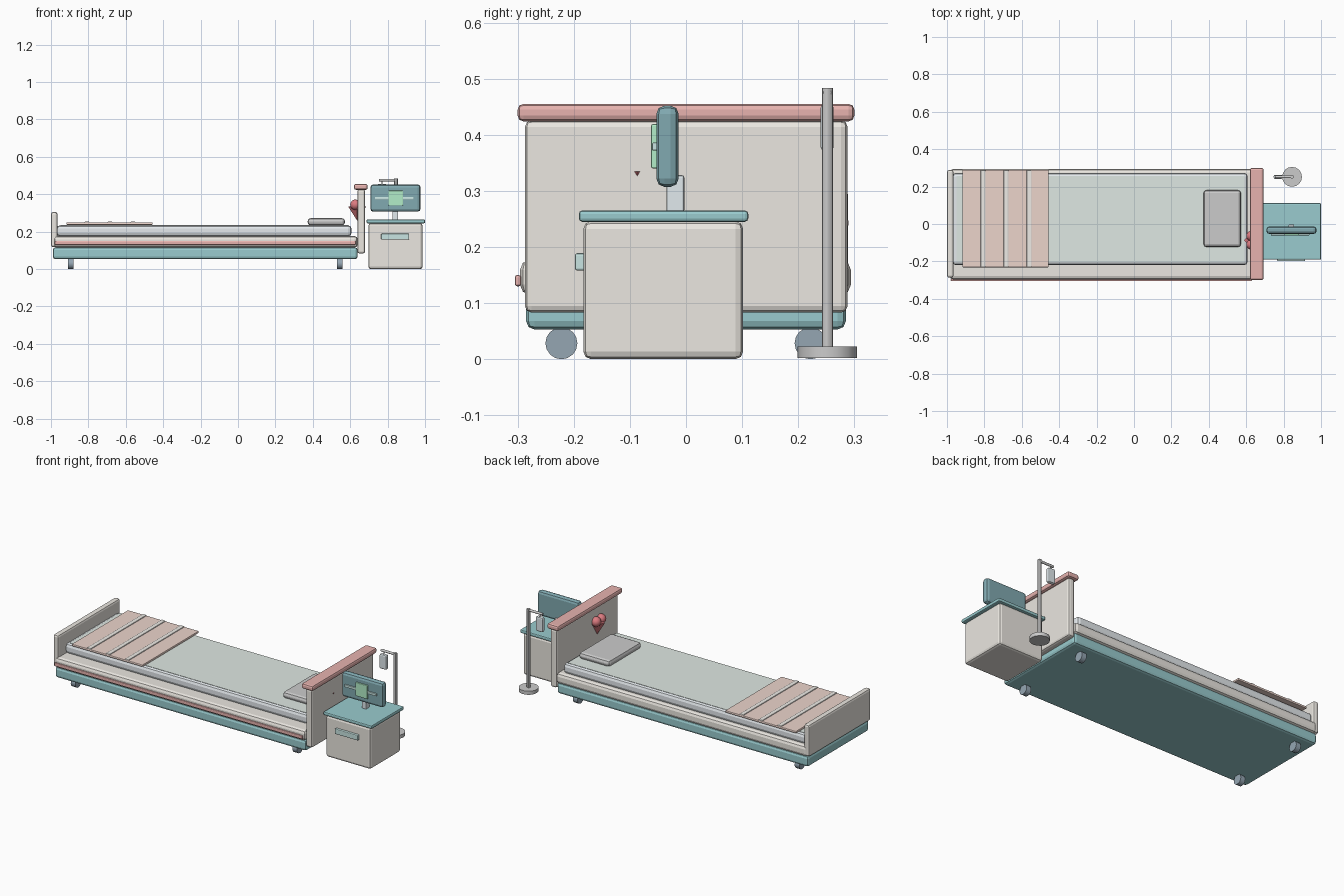
import bpy, math
from mathutils import Vector

COL = {
    "cream": (0.83, 0.80, 0.75, 1), "teal": (0.32, 0.60, 0.62, 1),
    "dark_teal": (0.22, 0.40, 0.44, 1), "pink": (0.80, 0.45, 0.43, 1),
    "peach": (0.84, 0.66, 0.60, 1), "stripe": (0.86, 0.84, 0.80, 1),
    "mattress": (0.78, 0.82, 0.85, 1), "sheet": (0.74, 0.81, 0.77, 1),
    "slate": (0.30, 0.38, 0.45, 1), "green": (0.45, 0.85, 0.58, 1),
    "pale_teal": (0.58, 0.78, 0.76, 1), "red": (0.72, 0.20, 0.22, 1),
    "bag": (0.75, 0.82, 0.85, 1),
}


def paint(ob, name, col):
    ob.name = name
    if col:
        m = bpy.data.materials.get(col) or bpy.data.materials.new(col)
        m.diffuse_color = COL[col]
        ob.data.materials.append(m)
    return ob


def box(name, x, y, z, col=None, bevel=0.0, seg=2):
    """Bevelled box from (min, max) pairs."""
    bpy.ops.mesh.primitive_cube_add(size=1)
    ob = bpy.context.object
    for v in ob.data.vertices:
        v.co = Vector([(r[0] + r[1]) / 2 + c * (r[1] - r[0])
                       for c, r in zip(v.co, (x, y, z))])
    if bevel:
        b = ob.modifiers.new("bevel", "BEVEL")
        b.width, b.segments = bevel, seg
    return paint(ob, name, col)


def cyl(name, loc, r, depth, axis="Z", col=None, sides=16):
    rot = {"X": (0, math.pi / 2, 0), "Z": (0, 0, 0)}[axis]
    bpy.ops.mesh.primitive_cylinder_add(vertices=sides, radius=r, depth=depth,
                                        location=loc, rotation=rot)
    bpy.ops.object.shade_smooth_by_angle()
    return paint(bpy.context.object, name, col)


# Bed base, frame and front trim
box("bed_base", (-0.99, 0.64), (-0.285, 0.285), (0.053, 0.117), "teal", 0.015)
box("bed_frame", (-0.985, 0.64), (-0.296, 0.294), (0.115, 0.177), "cream", 0.018)
box("side_trim", (-0.98, 0.63), (-0.305, -0.294), (0.13, 0.15), "pink", 0.004)

# Casters
for i, x in enumerate((-0.895, 0.543)):
    for j, y in enumerate((-0.222, 0.222)):
        cyl(f"caster_{i}{j}", (x, y, 0.0285), 0.0285, 0.03, "X", "slate")

# End boards
box("footboard", (-1.0, -0.965), (-0.287, 0.289), (0.117, 0.305), "cream", 0.012)
box("headboard", (0.638, 0.68), (-0.287, 0.288), (0.083, 0.426), "cream", 0.012)
box("headboard_cap", (0.62, 0.693), (-0.3, 0.3), (0.424, 0.455), "pink", 0.01)

# Mattress and bedding
box("mattress", (-0.97, 0.607), (-0.22, 0.273), (0.175, 0.234), "mattress", 0.018)
box("sheet", (-0.95, 0.59), (-0.203, 0.256), (0.225, 0.2355), "sheet")
box("pillow", (0.372, 0.572), (-0.123, 0.181), (0.234, 0.272), None, 0.016)
box("blanket", (-0.917, -0.457), (-0.232, 0.29), (0.236, 0.249), "peach", 0.004)
for i, x in enumerate((-0.807, -0.684, -0.561)):
    box(f"blanket_stripe_{i}", (x - 0.013, x + 0.013), (-0.23, 0.288),
        (0.243, 0.254), "stripe", 0.004)

# Heart ornament on the inner headboard face
for i, y in enumerate((-0.064, -0.11)):
    bpy.ops.mesh.primitive_uv_sphere_add(segments=12, ring_count=8, radius=0.028,
                                         location=(0.628, y, 0.344))
    bpy.ops.object.shade_smooth_by_angle()
    paint(bpy.context.object, f"heart_lobe_{i}", "red")
bpy.ops.mesh.primitive_cone_add(vertices=4, radius1=0.048, radius2=0, depth=0.075,
                                location=(0.637, -0.087, 0.297),
                                rotation=(math.pi, 0, 0))
paint(bpy.context.object, "heart_point", "red")

# Bedside cabinet
box("cabinet_body", (0.697, 0.987), (-0.183, 0.102), (0.0, 0.246), "cream", 0.014)
box("cabinet_top", (0.687, 1.0), (-0.191, 0.111), (0.245, 0.265), "teal", 0.006)
box("cabinet_handle", (0.765, 0.915), (-0.198, -0.18), (0.158, 0.189), "pale_teal", 0.004)

# Monitor
box("monitor_stand", (0.826, 0.856), (-0.035, -0.003), (0.262, 0.328), "bag", 0.004)
box("monitor_body", (0.708, 0.976), (-0.053, -0.013), (0.307, 0.452), "dark_teal", 0.015)
box("monitor_screen", (0.805, 0.882), (-0.062, -0.05), (0.34, 0.419), "green", 0.003)
box("monitor_bar", (0.732, 0.938), (-0.0605, -0.05), (0.372, 0.386), "pale_teal", 0.002)

# Drip stand
cyl("drip_stand_base", (0.845, 0.252, 0.0125), 0.053, 0.021)
cyl("drip_stand_pole", (0.845, 0.252, 0.248), 0.01, 0.47, sides=12)
cyl("drip_stand_arm", (0.803, 0.252, 0.475), 0.007, 0.1, "X", sides=12)
cyl("drip_hook", (0.77, 0.252, 0.463), 0.003, 0.03, sides=8)
box("drip_bag", (0.747, 0.793), (0.24, 0.263), (0.37, 0.456), "bag", 0.008)
